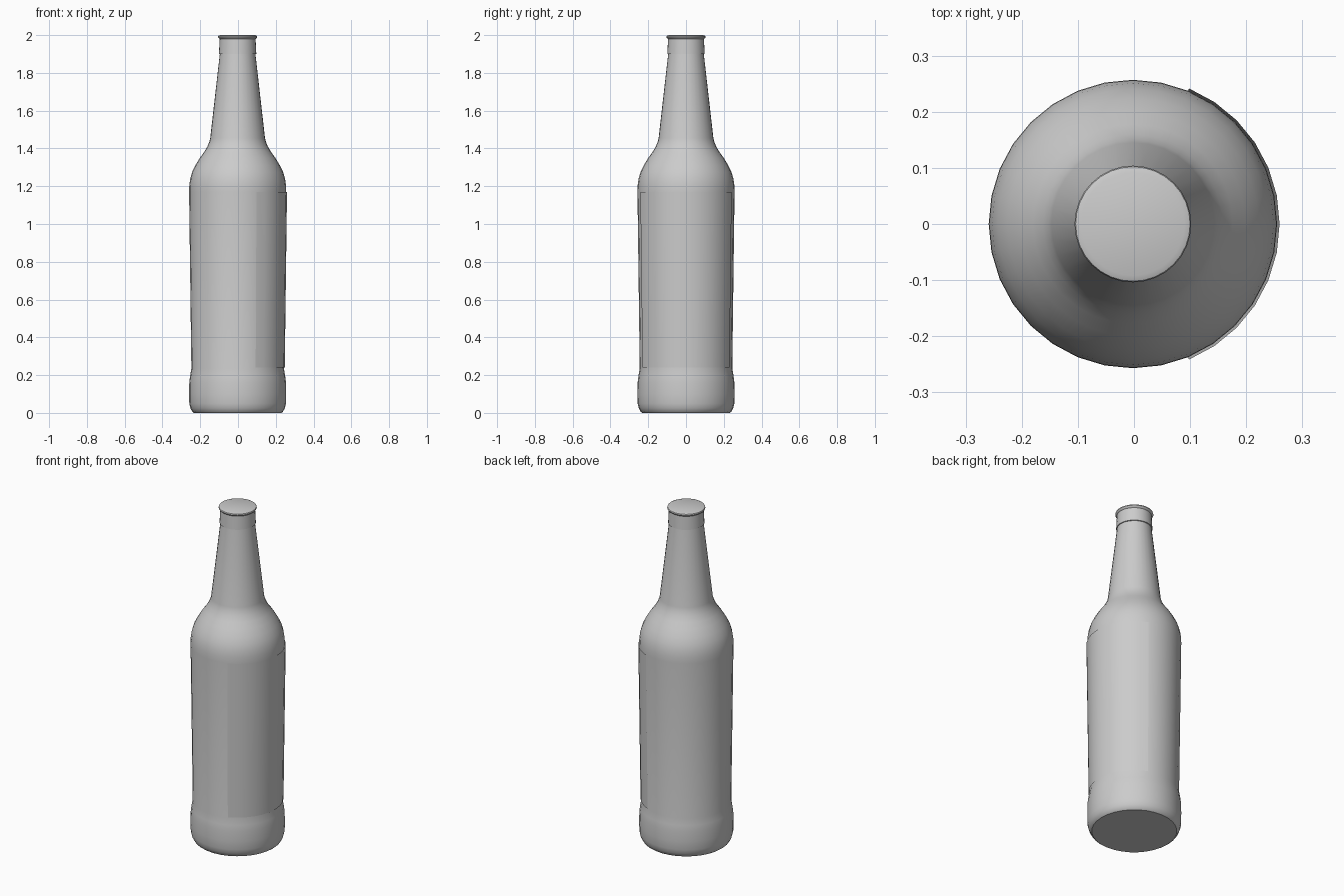
import bpy, bmesh, math

if "Cube" in bpy.data.objects:
    bpy.data.objects.remove(bpy.data.objects["Cube"])

SIDES = 32
CX = -0.002  # bottle axis; the label on +x balances the overall width


def lathe(name, profile, first=0, steps=SIDES, smooth=35):
    """Spin (radius, z) points round the bottle axis, fully or over an arc."""
    full = steps == SIDES
    bm = bmesh.new()
    rings = []
    for i in range(steps if full else steps + 1):
        a = math.tau * (first + i) / SIDES
        rings.append([bm.verts.new((CX + r * math.cos(a), r * math.sin(a), z))
                      for r, z in profile])
    for i in range(steps):
        a, b = rings[i], rings[(i + 1) % len(rings)]
        for j in range(len(profile) - 1):
            bm.faces.new((a[j], b[j], b[j + 1], a[j + 1]))
    if full:  # close both ends
        bm.faces.new([r[0] for r in reversed(rings)])
        bm.faces.new([r[-1] for r in rings])
    mesh = bpy.data.meshes.new(name)
    bm.to_mesh(mesh)
    bm.free()
    obj = bpy.data.objects.new(name, mesh)
    bpy.context.collection.objects.link(obj)
    bpy.ops.object.select_all(action='DESELECT')
    obj.select_set(True)
    bpy.context.view_layer.objects.active = obj
    bpy.ops.object.shade_smooth_by_angle(angle=math.radians(smooth))
    return obj


# Glass body: rounded heel, waist, tapering body, shoulder and long neck
lathe("bottle_body", [
    (0.232, 0.0), (0.240, 0.006), (0.250, 0.025), (0.256, 0.05),
    (0.257, 0.10), (0.256, 0.16), (0.252, 0.195), (0.245, 0.235),
    (0.257, 1.17), (0.256, 1.205), (0.251, 1.24), (0.241, 1.275),
    (0.224, 1.31), (0.200, 1.35), (0.178, 1.38), (0.160, 1.41),
    (0.150, 1.435), (0.145, 1.455), (0.092, 1.92)])

# Cap: skirt with slightly flared lip and softly rounded top
lathe("cap", [
    (0.092, 1.898), (0.099, 1.900), (0.095, 1.980), (0.102, 1.985),
    (0.104, 1.990), (0.102, 1.996), (0.092, 2.0)])

# Label wrapped round the right side, following the body taper
lathe("label", [(0.2495, 0.24), (0.2615, 1.17)], first=-6, steps=12)
